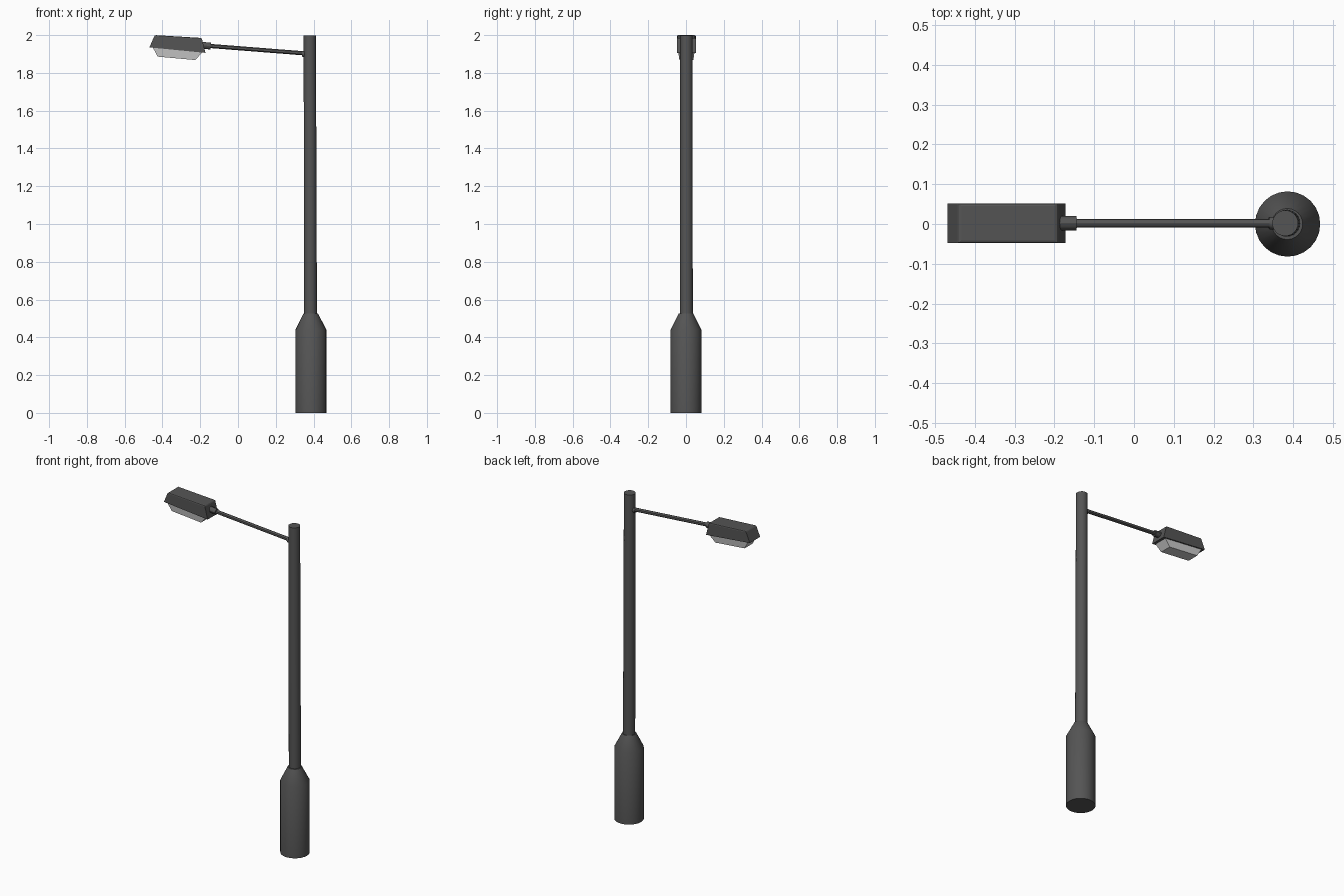
import bpy, bmesh, math
from mathutils import Vector

if "Cube" in bpy.data.objects:
    bpy.data.objects.remove(bpy.data.objects["Cube"])

def mat(name, v):
    m = bpy.data.materials.new(name)
    m.diffuse_color = (v, v, v, 1)
    m.use_nodes = True
    m.node_tree.nodes["Principled BSDF"].inputs["Base Color"].default_value = m.diffuse_color
    return m

dark = mat("dark_metal", 0.09)
pale = mat("pale_lens", 0.55)
Y = 0.002

def finish(name, bm, material, smooth=True):
    bmesh.ops.recalc_face_normals(bm, faces=bm.faces[:])
    me = bpy.data.meshes.new(name)
    bm.to_mesh(me)
    bm.free()
    me.materials.append(material)
    ob = bpy.data.objects.new(name, me)
    bpy.context.collection.objects.link(ob)
    if smooth:
        bpy.ops.object.select_all(action='DESELECT')
        ob.select_set(True)
        bpy.context.view_layer.objects.active = ob
        bpy.ops.object.shade_smooth_by_angle(angle=math.radians(30))
    return ob

def tube(name, stations, sides):
    """Loft round sections given as (centre, radius) and cap both ends."""
    axis = Vector(stations[-1][0]) - Vector(stations[0][0])
    q = axis.to_track_quat('Z', 'Y')
    bm = bmesh.new()
    rings = []
    for c, r in stations:
        rings.append([bm.verts.new(Vector(c) + q @ Vector(
            (r * math.cos(a), r * math.sin(a), 0)))
            for a in (2 * math.pi * i / sides for i in range(sides))])
    for a, b in zip(rings, rings[1:]):
        for i in range(sides):
            j = (i + 1) % sides
            bm.faces.new((a[i], a[j], b[j], b[i]))
    bm.faces.new(rings[0])
    bm.faces.new(rings[-1])
    return finish(name, bm, dark)

def tapered_box(name, low, high, y_low, y_high, material, bevel=0.0):
    """Low and high are the (x, z) ends of the bottom and top faces."""
    bm = bmesh.new()
    loops = []
    for ends, w in ((low, y_low), (high, y_high)):
        (x0, z0), (x1, z1) = ends
        loops.append([bm.verts.new(p) for p in (
            (x0, Y - w, z0), (x1, Y - w, z1), (x1, Y + w, z1), (x0, Y + w, z0))])
    a, b = loops
    bm.faces.new(a)
    bm.faces.new(b)
    for i in range(4):
        j = (i + 1) % 4
        bm.faces.new((a[i], a[j], b[j], b[i]))
    if bevel:
        edges = [e for e in bm.edges if all(v in b for v in e.verts)]
        bmesh.ops.bevel(bm, geom=edges, offset=bevel, segments=2,
                        profile=0.5, affect='EDGES')
    return finish(name, bm, material, False)

# Base with tapered shoulder
tube("base", [((0.386, 0, 0), 0.082), ((0.386, 0, 0.44), 0.082),
              ((0.385, 0, 0.525), 0.039)], 24)

# Pole, leaning very slightly
tube("pole", [((0.384, Y, 0.5), 0.034), ((0.380, Y, 1.998), 0.0325)], 24)

# Arm with its two collars
tube("arm", [((0.37, Y, 1.902), 0.011), ((-0.18, Y, 1.945), 0.011)], 12)
tube("pole_collar", [((0.36, Y, 1.899), 0.017), ((0.339, Y, 1.901), 0.015)], 12)
tube("head_collar", [((-0.145, Y, 1.942), 0.018), ((-0.2, Y, 1.947), 0.018)], 12)

# Lamp housing and lens
tapered_box("lamp_housing", ((-0.469, 1.935), (-0.172, 1.906)),
            ((-0.441, 2.0), (-0.192, 1.985)), 0.05, 0.05, dark, 0.007)
tapered_box("lamp_lens", ((-0.425, 1.886), (-0.226, 1.868)),
            ((-0.452, 1.936), (-0.188, 1.91)), 0.037, 0.043, pale)
